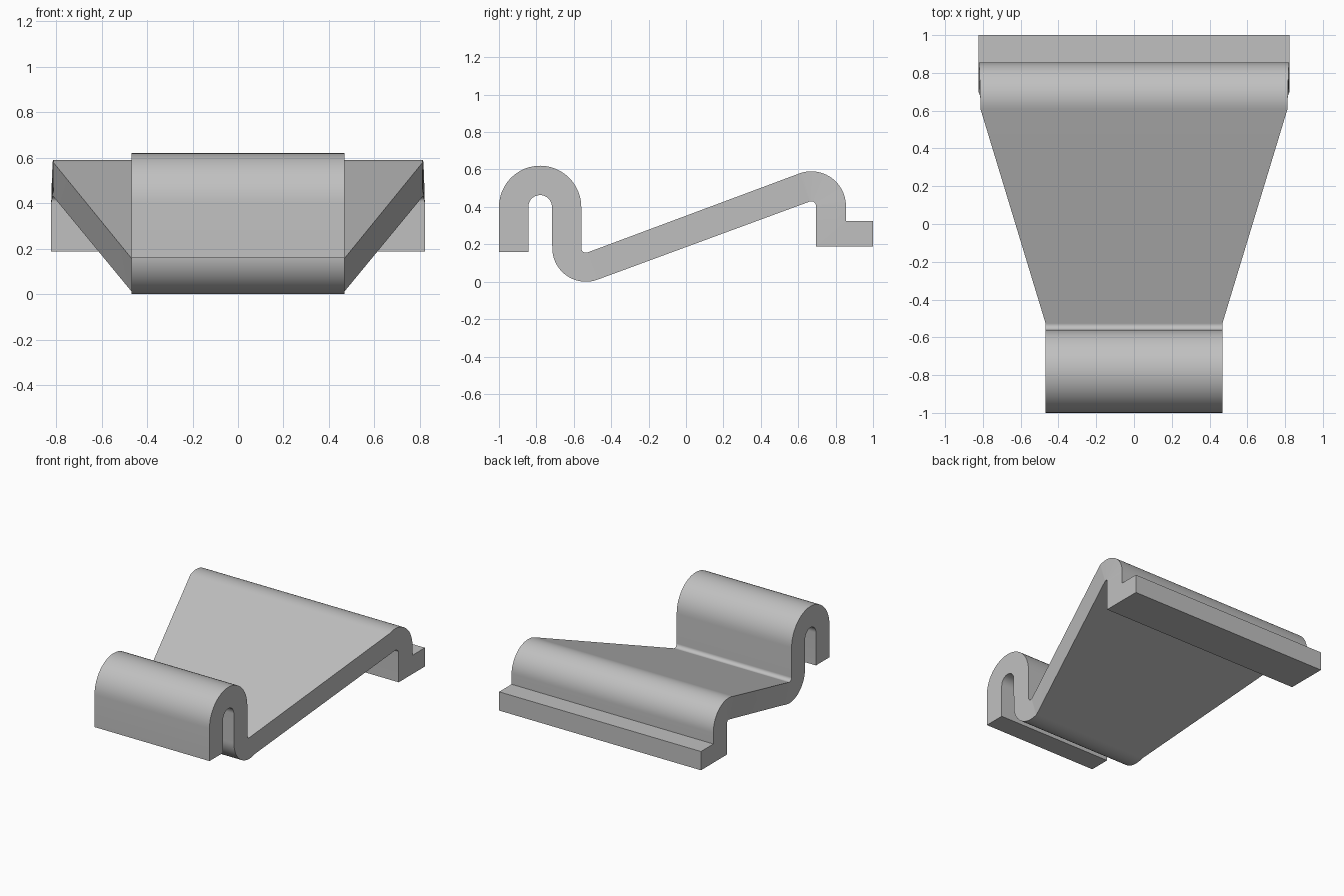
import bpy, bmesh, math

cube = bpy.data.objects.get("Cube")
if cube:
    bpy.data.objects.remove(cube, do_unlink=True)

NARROW, SLOPE_END, WIDE = 0.468, 0.812, 0.822
STEPS = 24


def arc(cy, cz, r_upper, r_lower, start, end, w0, w1):
    """Stations of the strip around a bend: upper point, lower point, half width."""
    out = []
    for i in range(STEPS + 1):
        t = i / STEPS
        a = math.radians(start + (end - start) * t)
        c, s = math.cos(a), math.sin(a)
        out.append(((cy + r_upper * c, cz + r_upper * s),
                    (cy + r_lower * c, cz + r_lower * s), w0 + (w1 - w0) * t))
    return out


# Strip from front hook, through the valley and ramp, to the rear foot
stations = [((-1, 0.16), (-0.843, 0.16), NARROW)]
stations += arc(-0.78, 0.40, 0.22, 0.063, 180, 0, NARROW, NARROW)
stations += arc(-0.535, 0.18, 0.025, 0.18, 180, 290, NARROW, NARROW)
stations += arc(0.67, 0.405, 0.185, 0.025, 110, 0, SLOPE_END, WIDE)
stations += [((0.855, 0.325), (0.695, 0.187), WIDE),
             ((1, 0.325), (1, 0.187), WIDE)]

# Sweep a rectangular section along the stations
bm = bmesh.new()
rings = [[bm.verts.new((x, *p)) for x, p in ((-w, up), (w, up), (w, low), (-w, low))]
         for up, low, w in stations]
for a, b in zip(rings, rings[1:]):
    for i in range(4):
        j = (i + 1) % 4
        bm.faces.new((a[i], a[j], b[j], b[i]))
bm.faces.new(rings[0])
bm.faces.new(rings[-1])
bmesh.ops.recalc_face_normals(bm, faces=bm.faces)
mesh = bpy.data.meshes.new("bent_clip")
bm.to_mesh(mesh)
bm.free()

# Plain grey finish
grey = bpy.data.materials.new("light_grey")
grey.use_nodes = True
colour = (0.53, 0.53, 0.53, 1)
grey.diffuse_color = colour
grey.node_tree.nodes["Principled BSDF"].inputs["Base Color"].default_value = colour
mesh.materials.append(grey)

clip = bpy.data.objects.new("bent_clip", mesh)
bpy.context.collection.objects.link(clip)
bpy.ops.object.select_all(action="DESELECT")
clip.select_set(True)
bpy.context.view_layer.objects.active = clip
bpy.ops.object.shade_smooth_by_angle(angle=math.radians(30))
